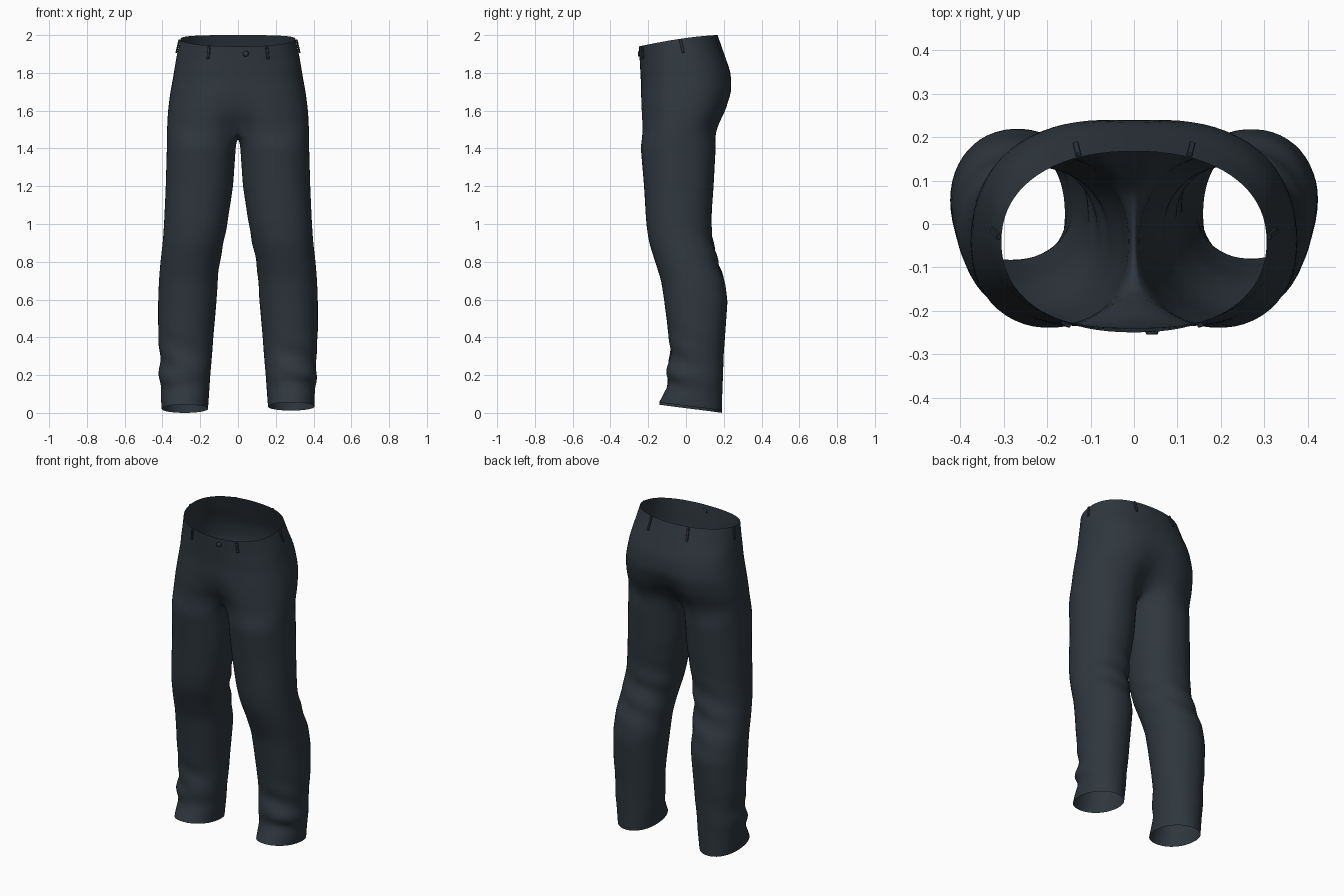
import bpy, bmesh, math
from mathutils import Vector, Matrix

if "Cube" in bpy.data.objects:
    bpy.data.objects.remove(bpy.data.objects["Cube"])

def material(name, rgb):
    m = bpy.data.materials.new(name)
    m.use_nodes = True
    m.diffuse_color = (*rgb, 1)
    m.node_tree.nodes["Principled BSDF"].inputs["Base Color"].default_value = (*rgb, 1)
    return m

cloth = material("dark slate cloth", (0.028, 0.038, 0.048))

# height, half width, front y, back y, centre pinch
HIPS = [(2.0, .306, -.25, .168, 0), (1.9, .327, -.245, .203, 0), (1.8, .342, -.24, .238, 0),
        (1.7, .36, -.247, .25, .01), (1.6, .372, -.251, .225, .04), (1.5, .377, -.25, .18, .1)]
# height, inner x, outer x, front y, back y
LEG = [(1.42, .01, .378, -.243, .16), (1.2, .025, .384, -.224, .148), (1.0, .056, .393, -.212, .133),
       (.9, .075, .4, -.197, .143), (.8, .096, .412, -.165, .17), (.7, .107, .42, -.133, .205),
       (.6, .112, .424, -.118, .222), (.4, .13, .424, -.092, .208), (.3, .137, .413, -.082, .2),
       (.2, .146, .42, -.108, .198), (.13, .15, .41, -.092, .194), (0, .158, .406, -.145, .192)]
OUTER, INNER, END = 20, 6, math.radians(145)

def lookup(table, z):
    for a, b in zip(table, table[1:]):
        if z >= b[0]:
            t = (a[0] - z) / (a[0] - b[0])
            return [p + (q - p) * t for p, q in zip(a[1:], b[1:])]
    return list(table[-1][1:])

def power(v, e):
    return math.copysign(abs(v) ** e, v)

def hip_point(side, phi, z):
    w, yf, yb, pinch = lookup(HIPS, z)
    e = .9 if z > 1.85 else .84
    x = w * max(0, math.cos(phi)) ** e
    if abs(abs(phi) - math.pi / 2) < 1e-4:
        x = 0
    s = power(math.sin(phi), e)
    y = (yf + yb) / 2 + (yb - yf) / 2 * s
    y -= math.copysign(pinch, s) * math.exp(-(x / .09) ** 2)
    # slope the waist down toward the front
    top = 2.0 - .06 * max(0, (.168 - y) / .418) ** 1.5
    return Vector((side * x, y, 1.5 + (z - 1.5) / .5 * (top - 1.5)))

def leg_point(side, a, z):
    xi, xo, yf, yb = lookup(LEG, z)
    # slanting cloth folds behind the knee and around the shin
    knee = math.exp(-((z - .85) / .16) ** 2) * max(0, math.cos(a - 1.9))
    shin = math.exp(-((z - .25) / .14) ** 2) * max(0, math.cos(a + .9))
    fold = .011 * (knee + shin) * math.sin(z * 42 + a * 2.2 * side + side)
    x = (xi + xo) / 2 + ((xo - xi) / 2 + fold) * power(math.cos(a), .94)
    y = (yf + yb) / 2 + ((yb - yf) / 2 + fold) * power(math.sin(a), .94)
    hem = max(0, 1 - z / .2)
    z += hem * (.022 - .022 * math.sin(a) + (.012 if side > 0 else 0))
    return Vector((side * x, y, z))

# Trousers: a hip tube that splits into two legs along a crotch seam
bm = bmesh.new()

def bridge(upper, lower, closed=False):
    n = len(upper)
    for i in range(n if closed else n - 1):
        j = (i + 1) % n
        bm.faces.new((upper[i], upper[j], lower[j], lower[i]))

for side in (1, -1):
    rows = []
    for k in range(11):
        z = 2.0 - .05 * k
        rows.append([bm.verts.new(hip_point(side, math.pi * (i / OUTER - .5), z))
                     for i in range(OUTER + 1)])
    for a, b in zip(rows, rows[1:]):
        bridge(a, b)
    front, back = rows[-1][0].co, rows[-1][-1].co
    seam = []
    for i in range(1, INNER):
        p = back.lerp(front, i / INNER)
        p.x, p.z = 0, p.z - .04 * math.sin(math.pi * i / INNER)
        seam.append(bm.verts.new(p))
    previous = rows[-1] + seam
    angles = [END * (2 * i / OUTER - 1) for i in range(OUTER + 1)]
    angles += [END + (2 * math.pi - 2 * END) * i / INNER for i in range(1, INNER)]
    for k in range(37):
        z = 1.42 * (1 - k / 36)
        ring = [bm.verts.new(leg_point(side, a, z)) for a in angles]
        bridge(previous, ring, True)
        previous = ring

bmesh.ops.remove_doubles(bm, verts=bm.verts, dist=.0005)
bmesh.ops.recalc_face_normals(bm, faces=bm.faces)
# make the outside of the cloth face outward
bm.faces.ensure_lookup_table()
probe = max(bm.faces, key=lambda f: f.calc_center_median().x)
if probe.normal.x < 0:
    bmesh.ops.reverse_faces(bm, faces=bm.faces)

def finish(name, b):
    mesh = bpy.data.meshes.new(name)
    b.to_mesh(mesh)
    b.free()
    mesh.materials.append(cloth)
    for p in mesh.polygons:
        p.use_smooth = True
    ob = bpy.data.objects.new(name, mesh)
    bpy.context.collection.objects.link(ob)
    return ob

trousers = finish("trousers", bm)
sub = trousers.modifiers.new("smooth cloth", 'SUBSURF')
sub.levels = sub.render_levels = 1

# Belt loops: thin straps lying on the waistband
def belt_loop(name, side, degrees):
    phi = math.radians(degrees)
    top, low = hip_point(side, phi, 1.995), hip_point(side, phi, 1.92)
    along = (top - low).normalized()
    across = (hip_point(side, phi + .02, 1.96) - hip_point(side, phi - .02, 1.96)).normalized()
    out = across.cross(along).normalized()
    if out.dot(Vector((low.x, low.y + .04, 0))) < 0:
        out = -out
    across = along.cross(out)
    b = bmesh.new()
    bmesh.ops.create_cube(b, size=1)
    bmesh.ops.scale(b, verts=b.verts, vec=(.014, .009, (top - low).length))
    bmesh.ops.bevel(b, geom=b.edges[:], offset=.002, segments=1, affect='EDGES')
    turn = Matrix((across, out, along)).transposed().to_4x4()
    bmesh.ops.transform(b, verts=b.verts,
                        matrix=Matrix.Translation((top + low) / 2 + out * .004) @ turn)
    ob = finish(name, b)
    for p in ob.data.polygons:
        p.use_smooth = False

for side, word in ((1, "left"), (-1, "right")):
    for place, degrees in (("front", -63), ("side", 2), ("back", 68)):
        belt_loop(f"{word}_{place}_belt_loop", side, degrees)

# Waist button
b = bmesh.new()
bmesh.ops.create_cone(b, cap_ends=True, segments=12, radius1=.016, radius2=.013, depth=.008)
spot = hip_point(1, math.radians(-84), 1.955)
bmesh.ops.transform(b, verts=b.verts, matrix=Matrix.Translation(spot + Vector((0, -.003, 0)))
                    @ Matrix.Rotation(math.pi / 2, 4, 'X'))
finish("waist_button", b)
